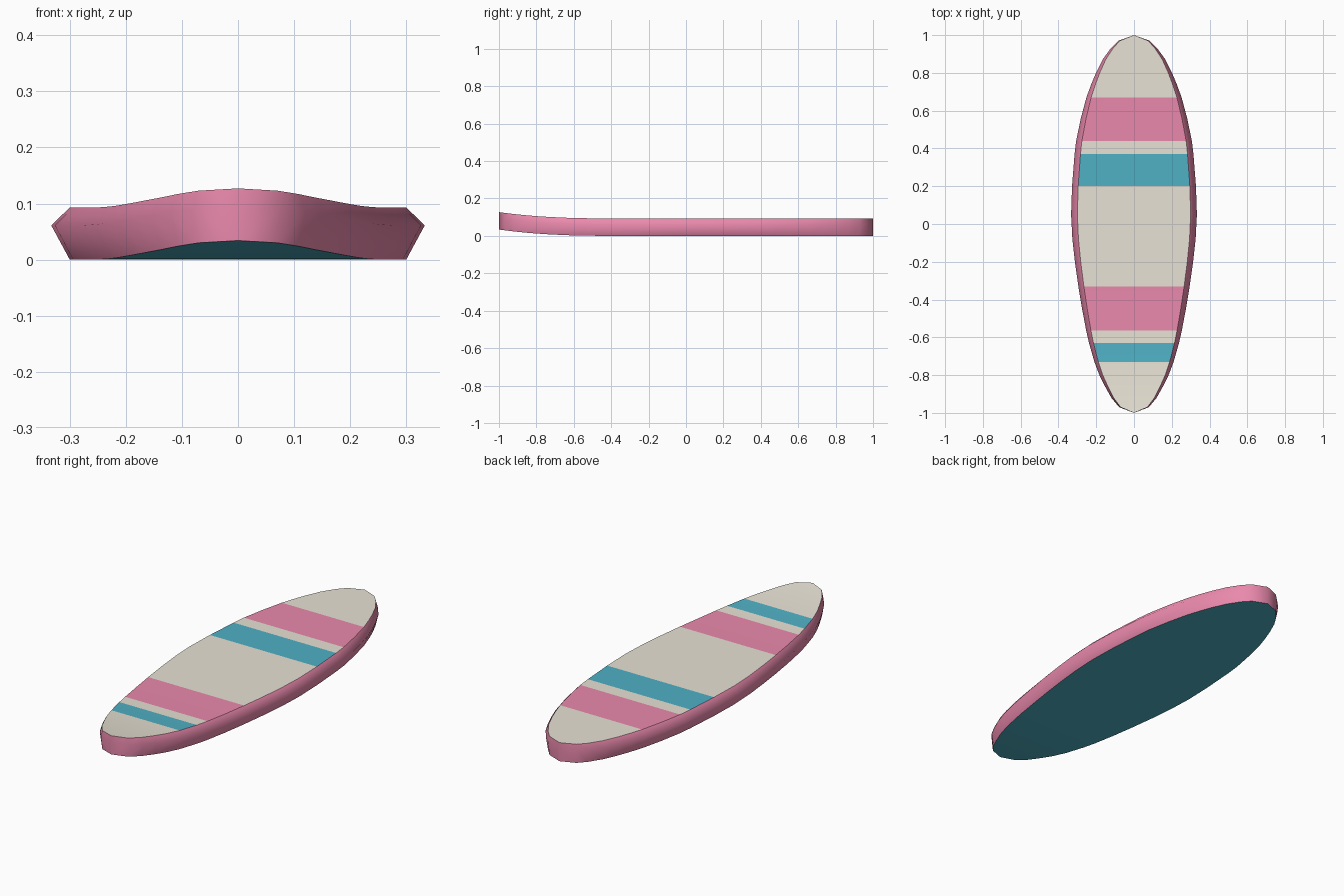
import bpy, bmesh

if "Cube" in bpy.data.objects:
    bpy.data.objects.remove(bpy.data.objects["Cube"])

# half-width fraction of the outline along y (nose at -y, tail at +y)
OUTLINE = [(-.97, .235), (-.92, .36), (-.86, .46), (-.8, .55), (-.73, .63), (-.63, .715),
           (-.565, .76), (-.45, .825), (-.33, .885), (-.2, .94), (-.08, .98), (.05, 1),
           (.2, .985), (.37, .945), (.44, .92), (.56, .845), (.67, .757), (.74, .68),
           (.8, .605), (.87, .5), (.93, .37), (.97, .25)]
# rail cross-section: half-width and height of bottom, widest and top edges
LEVELS = [(.30, 0), (.333, .061), (.30, .093)]
# deck stripes: y range and material slot
STRIPES = [(-.73, -.63, 2), (-.565, -.33, 1), (.2, .37, 2), (.44, .67, 1)]
COLOURS = {"cream": (.80, .76, .66), "pink": (.82, .25, .41), "teal": (.08, .44, .56)}


def rocker(y):
    return .034 * max(0, (-.35 - y) / .65) ** 2.7


def deck_slot(y):
    return next((s for a, b, s in STRIPES if a < y < b), 0)


bm = bmesh.new()


def ring(w, z):
    """Outline loop at one level: nose tip, left/right pairs, tail tip."""
    nose = bm.verts.new((0, -1, z + rocker(-1)))
    left = [bm.verts.new((-w * f, y, z + rocker(y))) for y, f in OUTLINE]
    right = [bm.verts.new((w * f, y, z + rocker(y))) for y, f in OUTLINE]
    tail = bm.verts.new((0, 1, z))
    return [nose] + left + [tail], [nose] + right + [tail]


rings = [ring(*lv) for lv in LEVELS]


def add_face(verts, slot):
    verts = list(dict.fromkeys(verts))
    face = bm.faces.new(verts)
    face.material_index = slot
    face.smooth = True
    return face


caps = set()
for i in range(len(OUTLINE) + 1):
    # deck and underside
    for level in (0, 2):
        l, r = rings[level]
        mid = (l[i].co.y + l[i + 1].co.y) / 2
        caps.add(add_face([l[i], r[i], r[i + 1], l[i + 1]],
                          deck_slot(mid) if level else 2))
    # rails
    for side in (0, 1):
        for k in (0, 1):
            a, b = rings[k][side], rings[k + 1][side]
            add_face([a[i], a[i + 1], b[i + 1], b[i]], 1)

bmesh.ops.recalc_face_normals(bm, faces=bm.faces)
# crisp rim where rails meet deck and underside
for e in bm.edges:
    if len({f in caps for f in e.link_faces}) == 2:
        e.smooth = False

mesh = bpy.data.meshes.new("surfboard")
bm.to_mesh(mesh)
bm.free()
for name, rgb in COLOURS.items():
    mat = bpy.data.materials.new(name)
    mat.diffuse_color = (*rgb, 1)
    mat.use_nodes = True
    mat.node_tree.nodes["Principled BSDF"].inputs["Base Color"].default_value = mat.diffuse_color
    mesh.materials.append(mat)
board = bpy.data.objects.new("surfboard", mesh)
bpy.context.collection.objects.link(board)
